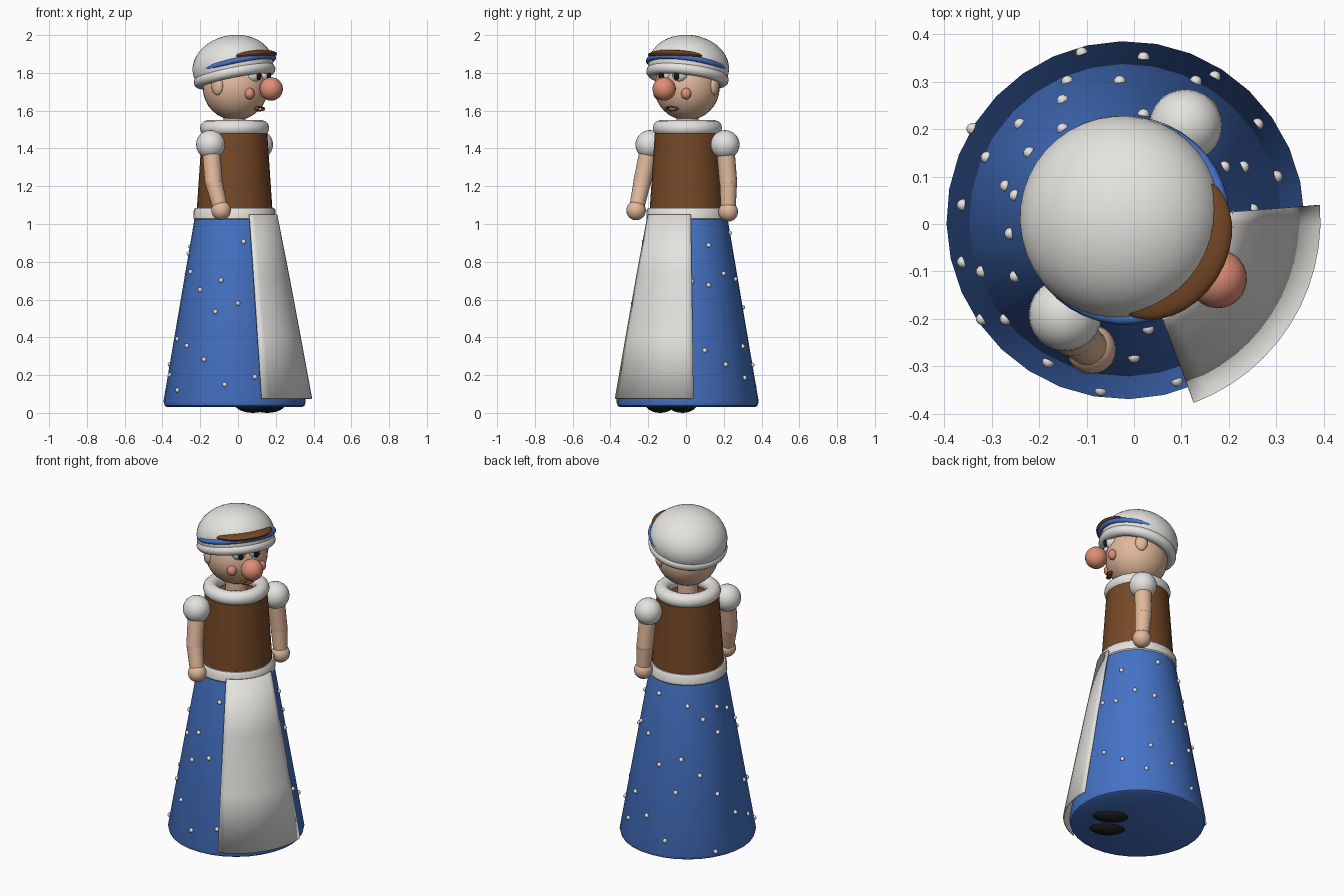
import bpy, bmesh
from math import sin, cos, pi, radians, hypot
from mathutils import Matrix, Vector

cube = bpy.data.objects.get("Cube")
if cube:
    bpy.data.objects.remove(cube, do_unlink=True)


def material(name, r, g, b):
    m = bpy.data.materials.new(name)
    m.use_nodes = True
    m.diffuse_color = (r, g, b, 1)
    bsdf = next(n for n in m.node_tree.nodes if n.type == 'BSDF_PRINCIPLED')
    bsdf.inputs["Base Color"].default_value = (r, g, b, 1)
    bsdf.inputs["Roughness"].default_value = 0.6
    return m


WHITE = material("white", 0.78, 0.77, 0.74)
BLUE = material("blue", 0.06, 0.17, 0.56)
BROWN = material("brown", 0.18, 0.065, 0.02)
SKIN = material("skin", 0.75, 0.48, 0.33)
PINK = material("pink", 0.74, 0.27, 0.18)
BLACK = material("black", 0.01, 0.01, 0.01)

# The figure is built facing local +X, with its left on +Y, then turned
CENTRE = Vector((-0.018, 0.008, 0))
TURN = Matrix.Translation(CENTRE) @ Matrix.Rotation(radians(-32.5), 4, 'Z')


def finish(name, bm, mat, frame=TURN):
    bmesh.ops.recalc_face_normals(bm, faces=bm.faces)
    bm.transform(frame)
    mesh = bpy.data.meshes.new(name)
    bm.to_mesh(mesh)
    bm.free()
    mesh.materials.append(mat)
    ob = bpy.data.objects.new(name, mesh)
    bpy.context.collection.objects.link(ob)
    bpy.ops.object.select_all(action='DESELECT')
    ob.select_set(True)
    bpy.context.view_layer.objects.active = ob
    bpy.ops.object.shade_smooth_by_angle(angle=radians(40))
    return ob


def place(pos, tilt=0):
    """Move to pos, with the front raised by tilt degrees."""
    return Matrix.Translation(pos) @ Matrix.Rotation(radians(-tilt), 4, 'Y')


def lathe(name, profile, mat, local=Matrix(), closed=False, half=180, steps=32):
    """Turn (radius, height) points around the upright axis."""
    bm = bmesh.new()
    full = half == 180
    rings = []
    for i in range(steps if full else steps + 1):
        a = radians(half) * (2 * i / steps - 1)
        rings.append([bm.verts.new((r * cos(a), r * sin(a), z)) for r, z in profile])
    n = len(profile)
    for i in range(steps):
        a, b = rings[i], rings[(i + 1) % len(rings)]
        for j in range(n if closed else n - 1):
            k = (j + 1) % n
            bm.faces.new((a[j], b[j], b[k], a[k]))
    bmesh.ops.remove_doubles(bm, verts=bm.verts, dist=1e-5)
    return finish(name, bm, mat, TURN @ local)


def ring(name, major, minor, mat, local):
    circle = [(major + minor * cos(t * pi / 6), minor * sin(t * pi / 6)) for t in range(12)]
    return lathe(name, circle, mat, local, closed=True, steps=40)


def ball(name, pos, size, mat, tilt=0, detail=24):
    bm = bmesh.new()
    bmesh.ops.create_uvsphere(bm, u_segments=detail, v_segments=detail // 2, radius=1)
    if not isinstance(size, tuple):
        size = (size,) * 3
    return finish(name, bm, mat, TURN @ place(pos, tilt) @ Matrix.Diagonal((*size, 1)))


def limb(name, start, end, r1, r2, mat):
    a, b = Vector(start), Vector(end)
    bm = bmesh.new()
    bmesh.ops.create_cone(bm, cap_ends=True, segments=20, radius1=r1, radius2=r2,
                          depth=(b - a).length)
    turn = (b - a).to_track_quat('Z', 'Y').to_matrix().to_4x4()
    return finish(name, bm, mat, TURN @ Matrix.Translation((a + b) / 2) @ turn)


# Skirt, waistband, bodice, collar and neck
lathe("skirt", [(0, 0.03), (0.355, 0.03), (0.37, 0.038), (0.377, 0.06),
                (0.212, 1.03), (0, 1.03)], BLUE)
lathe("waistband", [(0, 1.02), (0.21, 1.02), (0.218, 1.03), (0.216, 1.075),
                    (0.208, 1.086), (0, 1.086)], WHITE)
lathe("bodice", [(0, 1.08), (0.2, 1.08), (0.173, 1.48), (0, 1.48)], BROWN)
ring("collar", 0.142, 0.042, WHITE, place((0, 0, 1.508)))
limb("neck", (0, 0, 1.45), (0, 0, 1.6), 0.058, 0.058, SKIN)

# Apron panel standing off the skirt
apron = lathe("apron", [(0.222, 1.05), (0.285, 0.73), (0.347, 0.4), (0.407, 0.075)],
              WHITE, half=37, steps=12)
thick = apron.modifiers.new("thickness", 'SOLIDIFY')
thick.thickness = 0.008
thick.offset = 0

# Skirt beads: plan positions in hundredths, height follows from the cone
BEADS = [(-11, 36), (2, 35), (17, 31), (26, 21), (30, 10), (13, 30), (7, 26),
         (-3, 30), (-14, 30), (-15, 26), (-34, 20), (-24, 21), (-15, 20),
         (-22, 15), (-31, 14), (-27, 8), (-36, 4), (-25, 6), (-26, -2),
         (-36, -8), (-32, -10), (-25, -11), (-32, -20), (-27, -20), (-18, -29),
         (-7, -35), (9, -33), (0, -28), (3, -22), (19, 12), (23, 12), (25, 3),
         (2, 23), (-9, -25), (-20, -20), (-12, -27), (16, 20)]
beads = bmesh.new()
for x, y in BEADS:
    p = Vector((x, y, 0)) / 100
    d = p - CENTRE
    p.z = 0.06 + (0.377 - hypot(d.x, d.y)) / 0.165 * 0.97
    bmesh.ops.create_uvsphere(beads, u_segments=10, v_segments=6, radius=0.013,
                              matrix=Matrix.Translation(p))
finish("skirt_beads", beads, WHITE, Matrix())

# Head, nose and mouth
ball("head", (0.005, 0, 1.722), 0.173, SKIN, detail=32)
ball("nose", (0.23, 0, 1.715), 0.062, PINK)
ring("mouth", 0.034, 0.008, BROWN, place((0.157, 0, 1.61))
     @ Matrix.Diagonal((1.6, 1, 0.32, 1)) @ Matrix.Rotation(pi / 2, 4, 'Y'))

# Paired parts
ELBOW = {"left": (0.0, 0.256, 1.22), "right": (0.036, -0.262, 1.22)}
HAND = {"left": (0.01, 0.262, 1.065), "right": (0.086, -0.268, 1.072)}
for side, s in (("left", 1), ("right", -1)):
    shoulder = (0, s * 0.236, 1.42)
    ball(side + "_eye", (0.145, s * 0.046, 1.79), 0.041, WHITE)
    ball(side + "_pupil", (0.182, s * 0.047, 1.788), (0.013, 0.016, 0.027), BLACK, detail=16)
    ball(side + "_cheek", (0.15, s * 0.087, 1.69), (0.026, 0.028, 0.031), PINK, detail=16)
    ball(side + "_ear", (0, s * 0.17, 1.73), (0.035, 0.02, 0.048), SKIN, detail=16)
    ball(side + "_puff_sleeve", shoulder, 0.077, WHITE)
    limb(side + "_upper_arm", shoulder, ELBOW[side], 0.048, 0.047, SKIN)
    ball(side + "_elbow", ELBOW[side], 0.047, SKIN)
    limb(side + "_forearm", ELBOW[side], HAND[side], 0.046, 0.039, SKIN)
    ball(side + "_hand", HAND[side], 0.052, SKIN)
    ball(side + "_shoe", (0.16, s * 0.07, 0.05), (0.11, 0.062, 0.05), BLACK)

# Tilted cap with rolled brim, ribbon and front tuft
cap = place((0, 0, 1.785), 13)
arc = [radians(-18 + 108 * i / 14) for i in range(15)]
lathe("cap_dome", [(0.215 * cos(a), 0.05 + 0.165 * sin(a)) for a in arc], WHITE, cap, steps=40)
ring("cap_brim", 0.189, 0.031, WHITE, cap)
ring("cap_ribbon", 0.205, 0.014, BLUE, place((0.006, 0, 1.837), 14.5))
ball("cap_tuft", (0.1, 0, 1.888), (0.13, 0.166, 0.03), BROWN, tilt=8, detail=32)
